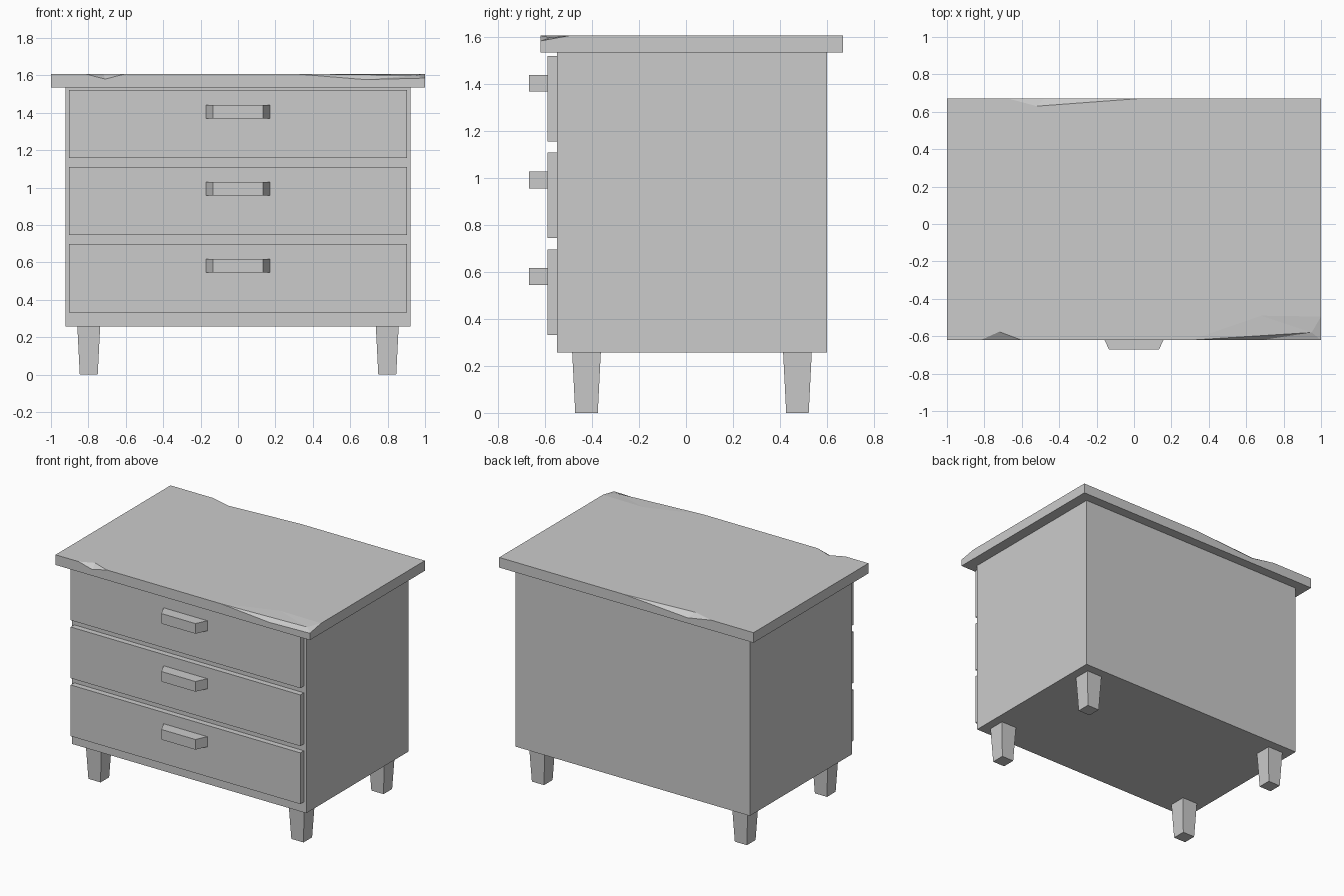
import bpy, bmesh

if "Cube" in bpy.data.objects:
    bpy.data.objects.remove(bpy.data.objects["Cube"])


def make_object(name, verts, faces):
    bm = bmesh.new()
    vs = [bm.verts.new(v) for v in verts]
    for f in faces:
        bm.faces.new([vs[i] for i in f])
    bmesh.ops.recalc_face_normals(bm, faces=bm.faces)
    mesh = bpy.data.meshes.new(name)
    bm.to_mesh(mesh)
    bm.free()
    obj = bpy.data.objects.new(name, mesh)
    bpy.context.collection.objects.link(obj)
    return obj


def loft(name, ring_a, ring_b):
    """Closed solid between two four-point rings."""
    faces = [(3, 2, 1, 0), (4, 5, 6, 7)]
    faces += [(i, (i + 1) % 4, (i + 1) % 4 + 4, i + 4) for i in range(4)]
    return make_object(name, ring_a + ring_b, faces)


def rect_z(cx, cy, hx, hy, z):
    return [(cx - hx, cy - hy, z), (cx + hx, cy - hy, z),
            (cx + hx, cy + hy, z), (cx - hx, cy + hy, z)]


def rect_y(hx, z0, z1, y):
    return [(-hx, y, z0), (hx, y, z0), (hx, y, z1), (-hx, y, z1)]


# Cabinet body
loft("cabinet_body", rect_z(0, 0.025, 0.922, 0.575, 0.258),
     rect_z(0, 0.025, 0.922, 0.575, 1.536))

# Drawer fronts with tapered handles
for i, label in enumerate(("lower", "middle", "upper")):
    z = 0.333 + 0.412 * i
    loft(label + "_drawer", rect_y(0.903, z, z + 0.364, -0.59),
         rect_y(0.903, z, z + 0.364, -0.549))
    loft(label + "_handle", rect_y(0.134, z + 0.212, z + 0.284, -0.67),
         rect_y(0.172, z + 0.212, z + 0.284, -0.59))

# Tapered legs
for side, x in (("left", -0.798), ("right", 0.798)):
    for end, y in (("front", -0.424), ("back", 0.475)):
        loft(f"{end}_{side}_leg", rect_z(x, y, 0.048, 0.048, 0),
             rect_z(x, y, 0.061, 0.061, 0.258))

# Worn table top with chipped edges
T, B, F, K = 1.608, 1.536, -0.621, 0.67
points = {
    "b0": (-1, F, B), "b1": (1, F, B), "b2": (1, K, B), "b3": (-1, K, B),
    "front_left": (-1, F, T), "back_left": (-1, K, T), "back_right": (1, K, T),
    # small front chip
    "a0": (-0.82, F, T), "a1": (-0.60, F, T),
    "a_in": (-0.72, -0.576, T), "a_low": (-0.71, F, 1.58),
    # long back chip
    "c0": (0.02, K, T), "c1": (-0.67, K, T),
    "c_in": (-0.52, 0.63, T), "c_low": (-0.48, K, 1.575),
    # large front right corner chip
    "e0": (0.30, F, T), "e_in": (0.68, -0.49, T), "e_side": (1, -0.495, T),
    "e_mid": (0.95, -0.58, 1.6), "e_low": (0.68, F, 1.577), "e_corner": (1, F, 1.585),
}
outlines = [
    "b3 b2 b1 b0",
    "front_left a0 a_in a1 e0 e_in e_side back_right c0 c_in c1 back_left",
    "b0 b1 e_corner e_low e0 a1 a_low a0 front_left",
    "b1 b2 back_right e_side e_corner",
    "b2 b3 back_left c1 c_low c0 back_right",
    "b3 b0 front_left back_left",
    "a0 a_low a_in", "a_low a1 a_in",
    "c0 c_low c_in", "c_low c1 c_in",
    "e0 e_mid e_in", "e_in e_mid e_side", "e0 e_low e_mid",
    "e_low e_corner e_mid", "e_corner e_side e_mid",
]
names = list(points)
make_object("table_top", list(points.values()),
            [[names.index(n) for n in o.split()] for o in outlines])
